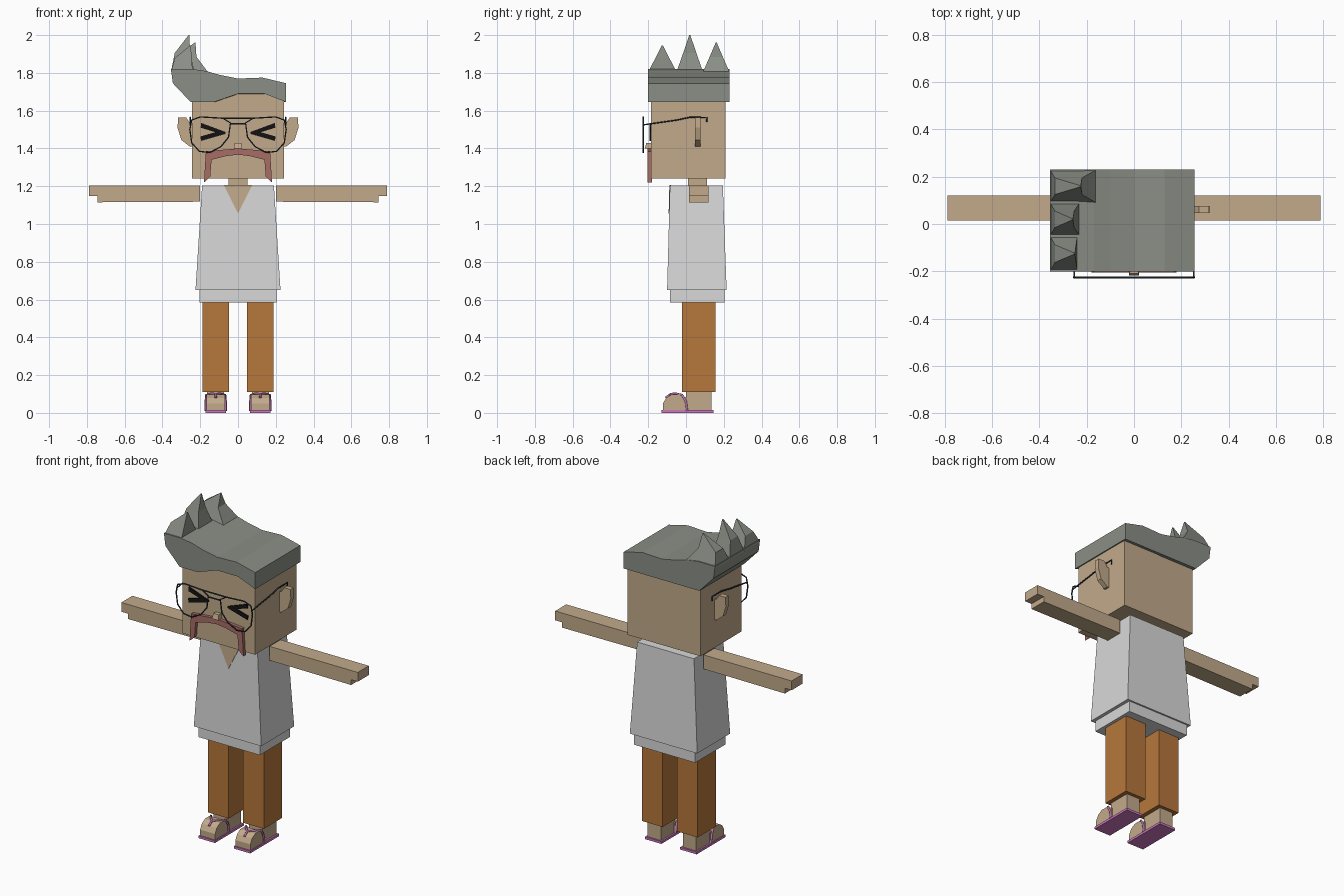
import bpy, bmesh
from mathutils import Vector

if "Cube" in bpy.data.objects:
    bpy.data.objects.remove(bpy.data.objects["Cube"], do_unlink=True)


def material(name, *rgb):
    lin = [((c / 255 + 0.055) / 1.055) ** 2.4 for c in rgb] + [1]
    m = bpy.data.materials.new(name)
    m.use_nodes = True
    m.diffuse_color = lin
    m.node_tree.nodes["Principled BSDF"].inputs["Base Color"].default_value = lin
    return m


SKIN = material("skin", 194, 170, 139)
HAIR = material("grey hair", 138, 143, 134)
SHIRT = material("white cloth", 216, 216, 216)
PANTS = material("orange trousers", 182, 119, 60)
MOUSTACHE = material("red brown", 167, 108, 102)
BLACK = material("black", 18, 18, 18)
WIRE = material("dark wire", 48, 58, 68)
PINK = material("pink rubber", 205, 120, 190)


def loft(name, rings, mat):
    """Closed solid through rings of equal point count."""
    bm = bmesh.new()
    vs = [[bm.verts.new(p) for p in r] for r in rings]
    n = len(vs[0])
    for a, b in zip(vs, vs[1:]):
        for i in range(n):
            bm.faces.new((a[i], a[(i + 1) % n], b[(i + 1) % n], b[i]))
    bm.faces.new(vs[0])
    bm.faces.new(vs[-1])
    bmesh.ops.recalc_face_normals(bm, faces=bm.faces)
    me = bpy.data.meshes.new(name)
    bm.to_mesh(me)
    bm.free()
    me.materials.append(mat)
    ob = bpy.data.objects.new(name, me)
    bpy.context.collection.objects.link(ob)
    return ob


def rect(x0, x1, y0, y1, z):
    return [(x0, y0, z), (x1, y0, z), (x1, y1, z), (x0, y1, z)]


def box(name, x0, x1, y0, y1, z0, z1, mat):
    return loft(name, [rect(x0, x1, y0, y1, z0), rect(x0, x1, y0, y1, z1)], mat)


def plate(name, pts, y0, y1, mat):
    """Front outline in x, z pushed along y."""
    return loft(name, [[(x, y, z) for x, z in pts] for y in (y0, y1)], mat)


def wire(name, pts, radius, mat, closed=False):
    cu = bpy.data.curves.new(name, "CURVE")
    cu.dimensions = "3D"
    cu.bevel_depth = radius
    cu.bevel_resolution = 1
    cu.use_fill_caps = True
    sp = cu.splines.new("POLY")
    sp.points.add(len(pts) - 1)
    for p, co in zip(sp.points, pts):
        p.co = (*co, 1)
    sp.use_cyclic_u = closed
    cu.materials.append(mat)
    ob = bpy.data.objects.new(name, cu)
    bpy.context.collection.objects.link(ob)
    bpy.ops.object.select_all(action="DESELECT")
    ob.select_set(True)
    bpy.context.view_layer.objects.active = ob
    bpy.ops.object.convert(target="MESH")


# Head, neck and nose
box("head", -0.243, 0.243, -0.185, 0.21, 1.24, 1.7, SKIN)
box("neck", -0.05, 0.05, 0.01, 0.11, 1.19, 1.25, SKIN)
loft("nose", [rect(-0.022, 0.022, -0.218, -0.18, 1.4),
              rect(-0.018, 0.018, -0.21, -0.18, 1.43)], SKIN)

# Swept hair: arched fringe at the front, straight edge at the back
top = [(0.255, 1.745), (0.13, 1.775), (0, 1.77), (-0.1, 1.79), (-0.17, 1.81),
       (-0.24, 1.82), (-0.355, 1.82), (-0.345, 1.745), (-0.25, 1.645)]
fringe = [(-0.13, 1.645), (0, 1.69), (0.14, 1.69), (0.255, 1.645)]
loft("hair", [[(x, -0.2, z) for x, z in top + fringe],
              [(x, 0.23, z) for x, z in top] + [(x, 0.23, 1.645) for x, _ in fringe]], HAIR)

# Three spikes curling towards the middle: y range, right base x, tip x, tip z
for name, y0, y1, xr, xt, zt in (("front_spike", -0.2, -0.05, -0.24, -0.25, 1.945),
                                 ("middle_spike", -0.05, 0.09, -0.23, -0.258, 2.0),
                                 ("back_spike", 0.09, 0.23, -0.16, -0.225, 1.96)):
    ym, w, h = (y0 + y1) / 2, (y1 - y0) / 4, zt - 1.81
    loft(name, [rect(-0.355, xr, y0, y1, 1.805),
                rect(-0.335, xt + 0.005, ym - w, ym + w, 1.81 + h * 0.5),
                rect(xt - 0.004, xt, ym - 0.003, ym + 0.003, zt)], HAIR)

# Moustache
half = [(0, 1.4), (0.17, 1.385), (0.18, 1.22), (0.147, 1.25), (0.14, 1.34), (0.06, 1.36)]
plate("moustache", half + [(0, 1.367)] + [(-x, z) for x, z in half[:0:-1]],
      -0.205, -0.18, MOUSTACHE)

# Shirt with hem and neckline
loft("shirt", [rect(-0.225, 0.225, -0.1, 0.215, 0.65),
               rect(-0.19, 0.19, -0.085, 0.195, 1.205)], SHIRT)
box("shirt_hem", -0.205, 0.205, -0.085, 0.205, 0.585, 0.66, SHIRT)
loft("neckline", [[(-0.075, y, 1.206), (0.075, y, 1.206), (0, y - 0.004, 1.055)]
                  for y in (-0.088, -0.08)], SKIN)

# Glasses bridges
for z, w in ((1.56, 0.09), (1.53, 0.04)):
    wire("glasses_bridge", [(-w, -0.226, z), (w, -0.226, z)], 0.004, WIRE)

# Mirrored parts
for side, s in (("left", 1), ("right", -1)):
    plate(side + "_ear", [(s * x, z) for x, z in (
        (0.235, 1.41), (0.255, 1.41), (0.3, 1.445), (0.32, 1.51), (0.317, 1.565),
        (0.275, 1.565), (0.255, 1.535), (0.235, 1.53))], 0.047, 0.077, SKIN)
    plate(side + "_eye", [(s * x, z) for x, z in (
        (0.065, 1.487), (0.195, 1.535), (0.198, 1.51), (0.12, 1.486),
        (0.2, 1.463), (0.195, 1.44), (0.065, 1.477))], -0.192, -0.183, BLACK)
    lens = ((0.04, 1.535), (0.08, 1.56), (0.2, 1.567), (0.245, 1.55), (0.255, 1.5),
            (0.245, 1.43), (0.205, 1.385), (0.15, 1.378), (0.09, 1.41), (0.05, 1.46))
    wire(side + "_lens_frame", [(s * x, -0.226, z) for x, z in lens], 0.004, WIRE, True)
    wire(side + "_temple", [(s * 0.253, y, z) for y, z in (
        (-0.226, 1.525), (-0.05, 1.55), (0.02, 1.565), (0.11, 1.565), (0.11, 1.54))], 0.004, WIRE)

    # Arm with stepped hand
    plate(side + "_arm", [(s * x, z) for x, z in (
        (0.2, 1.203), (0.79, 1.203), (0.79, 1.147), (0.745, 1.147),
        (0.745, 1.115), (0.2, 1.118))], 0.015, 0.12, SKIN)

    # Leg, foot and sandal
    x0, x1 = sorted((s * 0.048, s * 0.187))
    box(side + "_leg", x0, x1, -0.02, 0.155, 0.11, 0.6, PANTS)
    c = s * 0.118
    box(side + "_ankle", c - 0.045, c + 0.045, 0.0, 0.135, 0.01, 0.115, SKIN)
    toe = [(0.01, 0.01), (-0.122, 0.01), (-0.122, 0.05), (-0.105, 0.08),
           (-0.075, 0.098), (-0.03, 0.098), (0.01, 0.075)]
    loft(side + "_foot", [[(x, y, z) for y, z in toe] for x in (c - 0.05, c + 0.05)], SKIN)
    box(side + "_sole", c - 0.055, c + 0.055, -0.13, 0.145, 0, 0.014, PINK)
    for d in (-1, 1):
        wire(side + "_strap", [(c + d * x, y, z) for x, y, z in (
            (0.053, 0.006, 0.01), (0.053, 0, 0.06), (0.05, -0.02, 0.095),
            (0.025, -0.055, 0.102), (0, -0.08, 0.1), (0, -0.108, 0.08))], 0.006, PINK)
